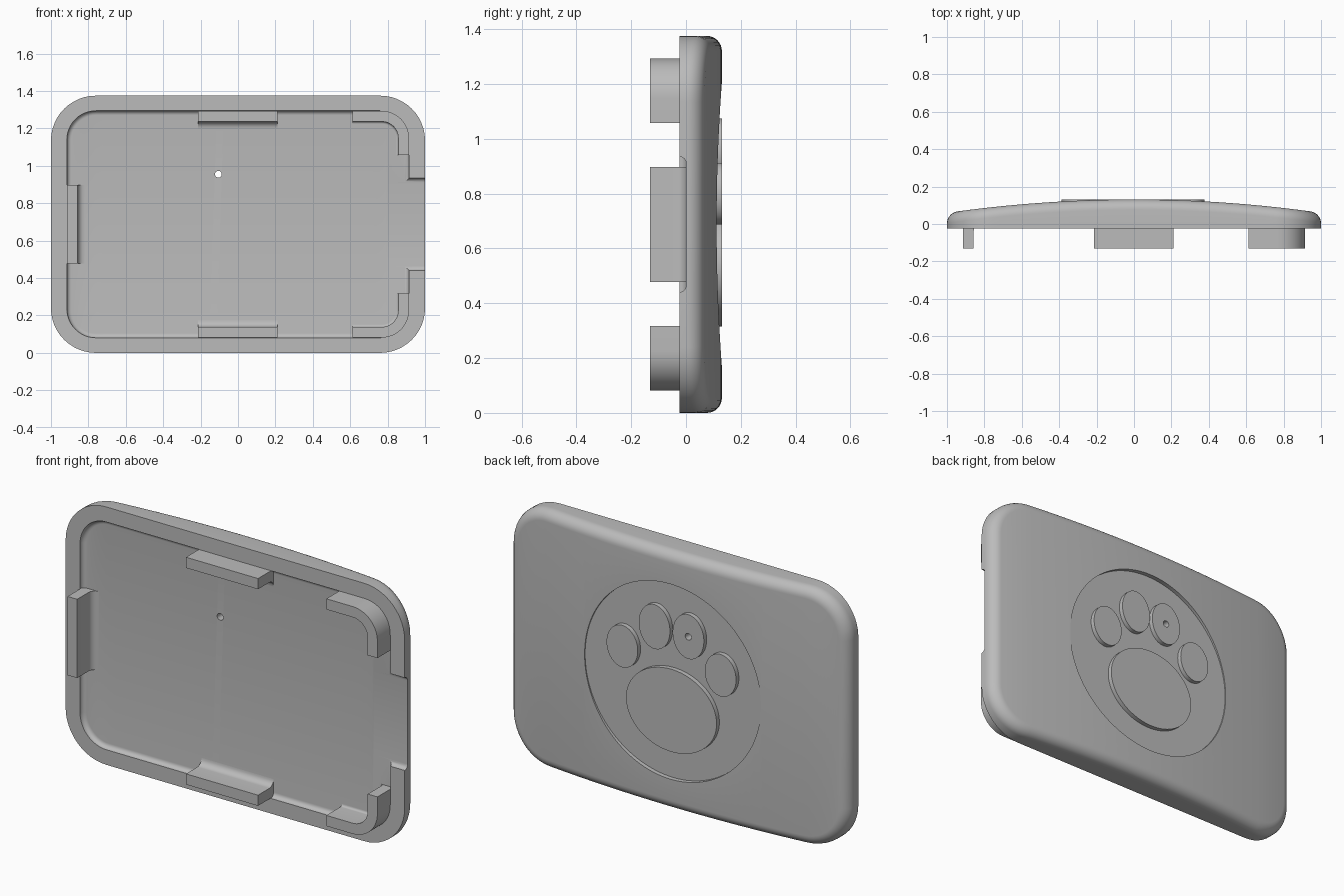
import bpy, bmesh
from math import sin, cos, pi

cube = bpy.data.objects.get("Cube")
if cube:
    bpy.data.objects.remove(cube, do_unlink=True)

MID = 0.6875       # height of the plate centre
FRONT = -0.024     # front face of the rim
BACK = 0.131       # highest point of the back
HALF_X, HALF_Z = 1.0, 0.6875

grey = bpy.data.materials.new("plain_grey")
grey.use_nodes = True
colour = (0.5, 0.5, 0.5, 1)
grey.diffuse_color = colour
grey.node_tree.nodes["Principled BSDF"].inputs["Base Color"].default_value = colour


def dome(x):
    return BACK - 0.0715 * x * x


def make(name, bm):
    bmesh.ops.recalc_face_normals(bm, faces=bm.faces)
    mesh = bpy.data.meshes.new(name)
    bm.to_mesh(mesh)
    bm.free()
    obj = bpy.data.objects.new(name, mesh)
    bpy.context.collection.objects.link(obj)
    mesh.materials.append(grey)
    return obj


def activate(obj):
    bpy.ops.object.select_all(action="DESELECT")
    obj.select_set(True)
    bpy.context.view_layer.objects.active = obj


def cut(obj, cutter):
    mod = obj.modifiers.new("cut", "BOOLEAN")
    mod.operation, mod.solver, mod.object = "DIFFERENCE", "EXACT", cutter
    activate(obj)
    bpy.ops.object.modifier_apply(modifier=mod.name)


def upper_half(hx, hz, r, arc=12, span=40):
    """Upper half of a rounded rectangle, from the +x side to the -x side."""
    corner = [(hx - r + r * cos(a * pi / 2 / arc), hz - r + r * sin(a * pi / 2 / arc))
              for a in range(arc + 1)]
    run = [((hx - r) * (1 - 2 * i / span), hz) for i in range(1, span)]
    return corner + run + [(-x, z) for x, z in reversed(corner)]


def slab(name, hx, hz, r, layers):
    """Stack of inset rounded rectangles; each layer is (inset, depth function)."""
    bm = bmesh.new()
    rings = []
    for inset, depth in layers:
        half = upper_half(hx - inset, hz - inset, r - inset)
        top = [bm.verts.new((x, depth(x), MID + z)) for x, z in half]
        low = [bm.verts.new((x, depth(x), MID - z)) for x, z in half]
        rings.append((top, low))
    for top, low in (rings[0], rings[-1]):
        for i in range(len(top) - 1):
            bm.faces.new((top[i], top[i + 1], low[i + 1], low[i]))
    loops = [top + low[::-1] for top, low in rings]
    for a, b in zip(loops, loops[1:]):
        for i in range(len(a)):
            j = (i + 1) % len(a)
            bm.faces.new((a[i], a[j], b[j], b[i]))
    return make(name, bm)


def loft(name, sections):
    """Closed cross-sections joined in order, capped at both ends."""
    bm = bmesh.new()
    rings = [[bm.verts.new(p) for p in s] for s in sections]
    bm.faces.new(rings[0])
    bm.faces.new(rings[-1])
    for a, b in zip(rings, rings[1:]):
        for i in range(len(a)):
            j = (i + 1) % len(a)
            bm.faces.new((a[i], a[j], b[j], b[i]))
    return make(name, bm)


def disc(name, x, z, rx, rz, y0, y1, n=64):
    ring = [(x + rx * cos(2 * pi * i / n), z + rz * sin(2 * pi * i / n)) for i in range(n)]
    return loft(name, [[(px, y, pz) for px, pz in ring] for y in (y0, y1)])


# Domed plate with a rounded back edge
R = 0.055
layers = [(0, lambda x: FRONT)]
for k in range(9):
    t = k * pi / 16
    layers.append((R * (1 - cos(t)), lambda x, t=t: dome(x) - R + R * sin(t)))
plate = slab("plate", HALF_X, HALF_Z, 0.24, layers)

# Shallow front pocket with a filleted floor
F = 0.024
layers = [(0, lambda x: FRONT - 0.1)]
for k in range(7):
    t = k * pi / 12
    layers.append((F * (1 - cos(t)), lambda x, t=t: -F + F * sin(t)))
pocket = slab("pocket_cutter", 0.915, 0.607, 0.155, layers)

# Opening through the rim on the +x side
half = [(-0.1, 0.247)] + [(-F + F * sin(k * pi / 12), 0.247 - F * (1 - cos(k * pi / 12)))
                          for k in range(7)]
profile = [(y + 0.0004, MID + z) for y, z in half]
profile += [(y + 0.0004, MID - z) for y, z in reversed(half)]
notch = loft("notch_cutter", [[(x, y, z) for y, z in profile] for x in (0.8, 1.1)])

# Flat round recess on the back, and the pin hole
recess = disc("recess_cutter", 0, MID, 0.52, 0.52, 0.107, 0.3, 128)
hole = disc("hole_cutter", -0.105, 0.955, 0.018, 0.018, -0.3, 0.3, 24)
for cutter in (pocket, notch, recess, hole):
    cut(plate, cutter)

parts = [plate]

# Raised paw pads inside the recess
parts.append(disc("main_pad", -0.005, 0.535, 0.267, 0.22, 0.1, BACK, 96))
for name, x, z, h in (("left_outer_toe", 0.285, 0.80, 0.112),
                      ("left_inner_toe", 0.095, 0.955, 0.118),
                      ("right_inner_toe", -0.105, 0.955, 0.118),
                      ("right_outer_toe", -0.295, 0.80, 0.112)):
    parts.append(disc(name, x, z, 0.092, h, 0.1, BACK))
    if name == "right_inner_toe":
        cut(parts[-1], hole)

for cutter in (pocket, notch, recess, hole):
    bpy.data.objects.remove(cutter, do_unlink=True)


def clip(name, path, fillet):
    """Upright lip swept along (x, z, inward x, inward z) with a fillet at its foot."""
    t = 0.057
    shape = [(0, 0.01), (0, -BACK), (t, -BACK)]
    shape += [(t + fillet * (1 - cos(k * pi / 12)), -fillet + fillet * sin(k * pi / 12))
              for k in range(7)]
    shape.append((t + fillet, 0.01))
    parts.append(loft(name, [[(x + nx * d, y, z + nz * d) for d, y in shape]
                             for x, z, nx, nz in path]))


# Straight clips on three sides
EDGE_X, EDGE_Z = 0.914, 0.606
clip("side_clip", [(-EDGE_X, MID + s * 0.21, 1, 0) for s in (-1, 1)], 0.036)
for name, s in (("top", 1), ("bottom", -1)):
    clip(name + "_clip", [(x, MID + s * EDGE_Z, 0, -s) for x in (-0.215, 0.21)], 0.036)

    # Curved corner clips beside the opening
    r = 0.145
    path = [(0.613, MID + s * EDGE_Z, 0, -s)]
    for k in range(13):
        a = pi / 2 * (1 - k / 12)
        path.append((EDGE_X - r + r * cos(a), MID + s * (EDGE_Z - r + r * sin(a)),
                     -cos(a), -s * sin(a)))
    path.append((EDGE_X, MID + s * 0.37, -1, 0))
    clip(name + "_corner_clip", path, 0.012)

# Smooth curves, sharp corners
for obj in parts:
    activate(obj)
    bpy.ops.object.shade_smooth_by_angle(angle=pi / 6)
